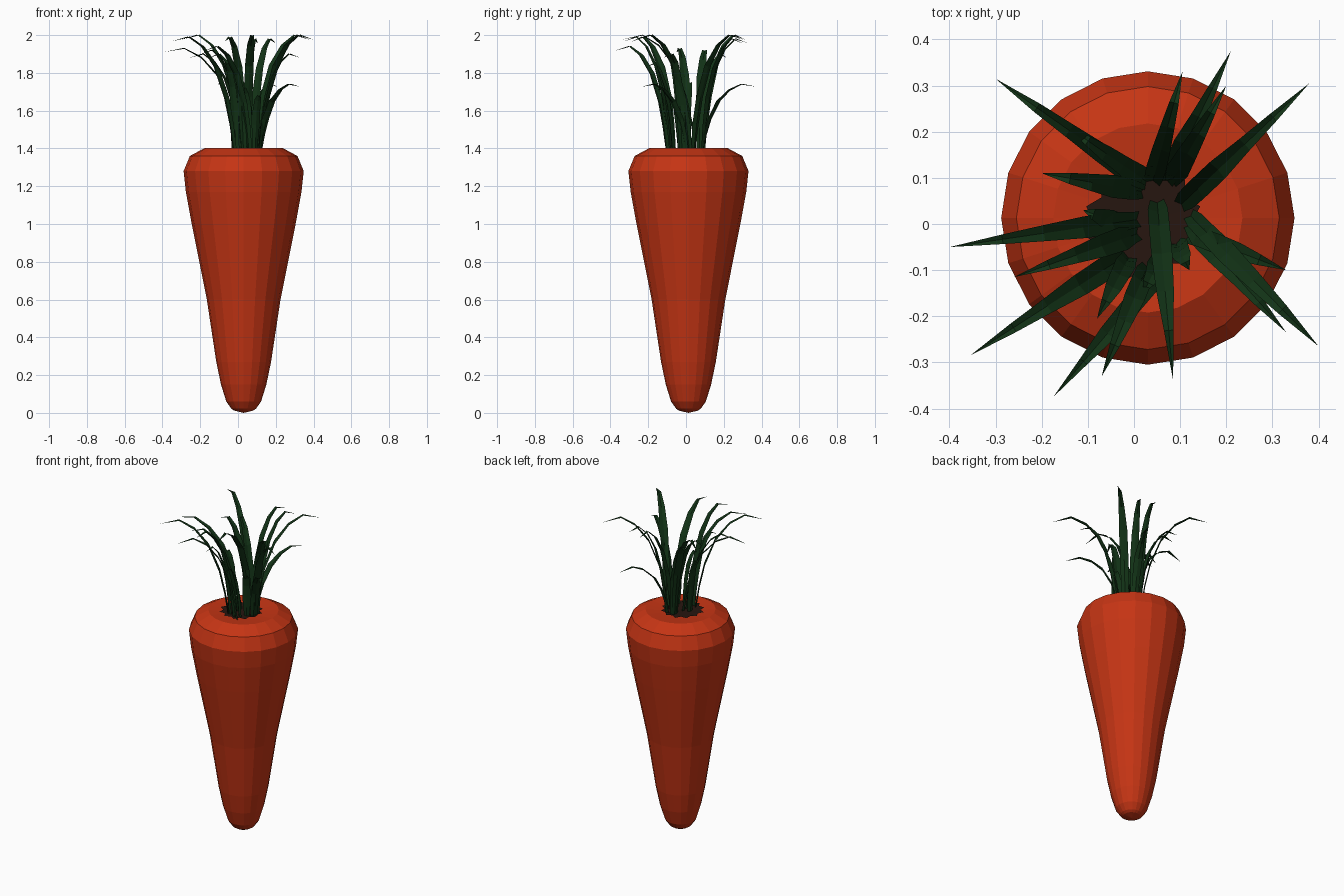
import bpy, bmesh, math, random
from mathutils import Vector

if "Cube" in bpy.data.objects:
    bpy.data.objects.remove(bpy.data.objects["Cube"])

random.seed(4)
CX, CY = 0.03, 0.013


def material(name, rgb):
    m = bpy.data.materials.new(name)
    m.diffuse_color = (*rgb, 1)
    m.use_nodes = True
    m.node_tree.nodes["Principled BSDF"].inputs["Base Color"].default_value = m.diffuse_color
    return m


def add_object(name, bm, mat):
    mesh = bpy.data.meshes.new(name)
    bm.to_mesh(mesh)
    bm.free()
    mesh.materials.append(mat)
    ob = bpy.data.objects.new(name, mesh)
    bpy.context.collection.objects.link(ob)
    return ob


orange = material("orange", (0.56, 0.035, 0.007))
green = material("green", (0.006, 0.032, 0.008))
brown = material("brown", (0.02, 0.008, 0.005))

# Root: 20-sided lathe with a shallow dip on top
SIDES = 20
profile = [(0.05, 0.012), (0.065, 0.022), (0.092, 0.06), (0.12, 0.15), (0.145, 0.27),
           (0.195, 0.6), (0.275, 1.0), (0.306, 1.17), (0.318, 1.28), (0.285, 1.36),
           (0.205, 1.403), (0.12, 1.395)]
bm = bmesh.new()
rings = []
for r, z in profile:
    rings.append([bm.verts.new((CX + r * math.cos(math.tau * i / SIDES),
                                CY + r * math.sin(math.tau * i / SIDES), z))
                  for i in range(SIDES)])
bottom = bm.verts.new((CX, CY, 0))
top = bm.verts.new((CX, CY, 1.385))
for i in range(SIDES):
    j = (i + 1) % SIDES
    for a, b in zip(rings, rings[1:]):
        bm.faces.new((a[i], a[j], b[j], b[i]))
    bm.faces.new((bottom, rings[0][j], rings[0][i]))
    bm.faces.new((rings[-1][i], rings[-1][j], top))
add_object("carrot_root", bm, orange)

# Crown: dark jagged patch the leaves grow from
bm = bmesh.new()
mid = bm.verts.new((0.02, 0.005, 1.398))
rim = []
for i in range(24):
    a, r = math.tau * i / 24, 0.128 if i % 2 else 0.105
    rim.append(bm.verts.new((0.02 + r * math.cos(a), 0.005 + r * math.sin(a), 1.401)))
for i in range(24):
    bm.faces.new((mid, rim[i], rim[(i + 1) % 24]))
add_object("crown", bm, brown)

# Leaves: base x, y, tip x, y, peak height
leaves = [
    (0.02, 0.09, -0.30, 0.315, 2.0), (0.03, 0.09, -0.15, 0.215, 1.9),
    (0.02, 0.07, -0.20, 0.11, 1.92), (-0.03, 0.0, -0.11, 0.03, 1.75),
    (0.01, 0.01, -0.40, -0.05, 1.93), (0.01, -0.02, -0.26, -0.115, 1.9),
    (-0.02, -0.07, -0.355, -0.285, 1.99), (0.06, -0.1, -0.175, -0.375, 1.94),
    (0.03, -0.09, -0.07, -0.33, 1.99), (-0.01, -0.07, -0.08, -0.205, 1.85),
    (0.05, 0.05, 0.085, -0.34, 2.0), (0.12, 0.0, 0.33, -0.235, 1.74),
    (0.12, 0.02, 0.40, -0.265, 2.0), (0.12, -0.02, 0.33, -0.1, 1.9),
    (0.10, 0.04, 0.38, 0.305, 2.0), (0.07, 0.09, 0.21, 0.375, 1.74),
    (0.08, 0.09, 0.20, 0.30, 1.98), (0.04, 0.09, 0.105, 0.33, 1.98),
    (0.06, -0.07, 0.02, -0.15, 1.72), (0.09, -0.04, 0.12, -0.1, 1.68)]
# distance along, height fraction, half width
blade = [(0, 0, 0.015), (0.05, 0.22, 0.02), (0.13, 0.46, 0.023), (0.29, 0.73, 0.022),
         (0.5, 0.91, 0.017), (0.72, 1.0, 0.011), (1, 0.96, 0.0)]
bm = bmesh.new()
for bx, by, tx, ty, peak in leaves:
    base, tip = Vector((bx, by, 1.395)), Vector((tx, ty, 1.395))
    out = (tip - base).normalized()
    side = Vector((-out.y, out.x, 0))
    prev = None
    for t, h, w in blade:
        p = base.lerp(tip, t) + Vector((0, 0, h * (peak - 1.395)))
        if w == 0:
            end = bm.verts.new(p)
            bm.faces.new((prev[0], prev[1], end))
            bm.faces.new((prev[1], prev[2], end))
            break
        # folded cross-section with the crease toward the outside
        w *= random.uniform(0.9, 1.15)
        lift = (Vector((0, 0, 1)) * h - out * (1 - h)) * w * 0.45
        row = [bm.verts.new(p - side * w + lift * 0.5), bm.verts.new(p - lift * 0.5),
               bm.verts.new(p + side * w + lift * 0.5)]
        if prev:
            for k in (0, 1):
                bm.faces.new((prev[k], prev[k + 1], row[k + 1], row[k]))
        prev = row
add_object("leaves", bm, green)
